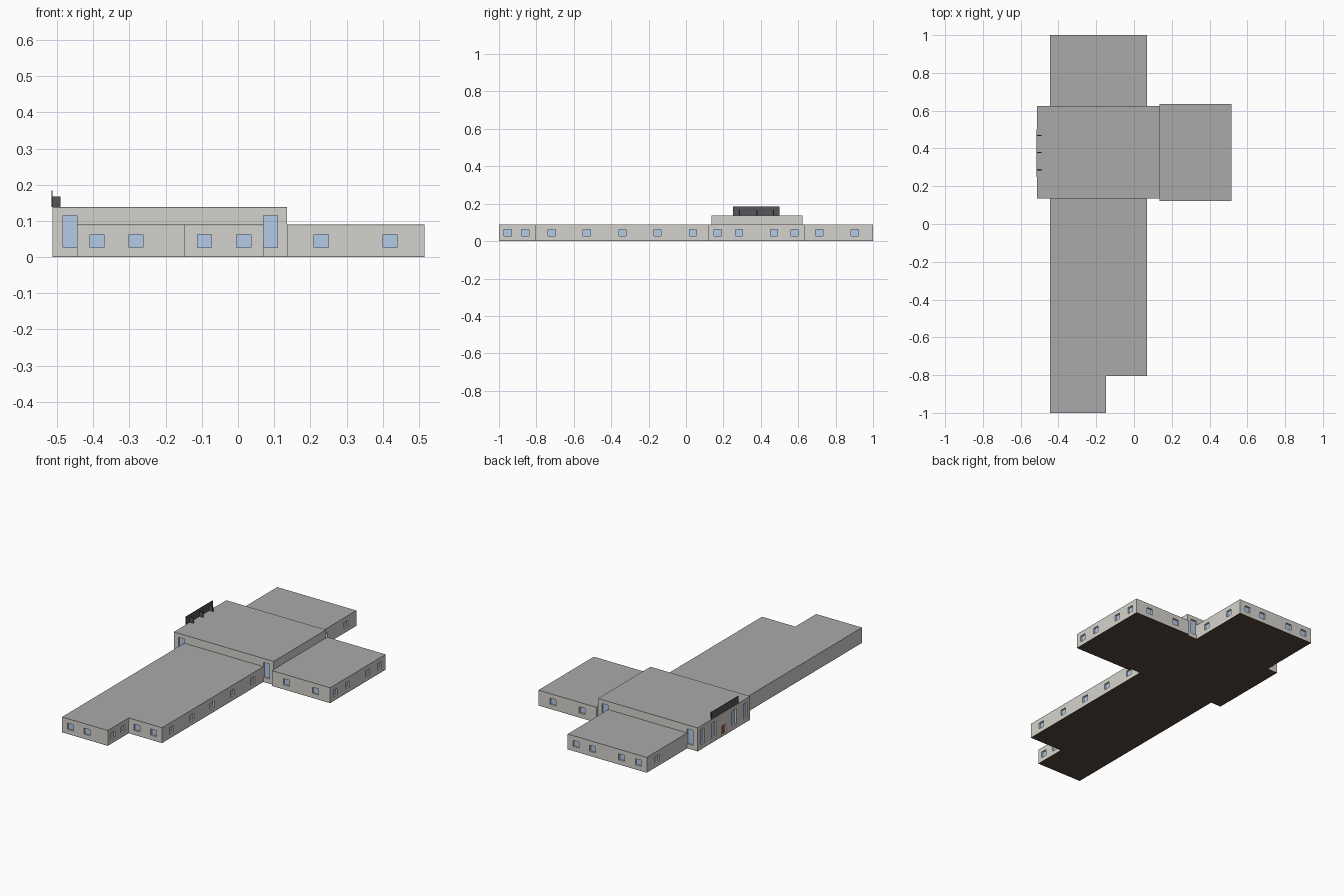
import bpy, bmesh

if "Cube" in bpy.data.objects:
    bpy.data.objects.remove(bpy.data.objects["Cube"])


def mat(name, rgb):
    m = bpy.data.materials.new(name)
    m.diffuse_color = (*rgb, 1)
    m.use_nodes = True
    m.node_tree.nodes["Principled BSDF"].inputs["Base Color"].default_value = m.diffuse_color
    return m


WALL = mat("wall", (0.66, 0.65, 0.61))
ROOF = mat("roof", (0.4, 0.4, 0.4))
FLOOR = mat("floor", (0.09, 0.065, 0.042))
GLASS = mat("glass", (0.45, 0.6, 0.8))
DARK = mat("dark_metal", (0.09, 0.09, 0.1))
RED = mat("red_door", (0.45, 0.06, 0.06))
DEPTH = 0.012   # reveal depth of the openings
SLAB = 0.002    # roof and floor skin


def prism(name, outline, z0, z1, material=None):
    """Extrude a flat outline between two heights."""
    bm = bmesh.new()
    face = bm.faces.new([bm.verts.new((x, y, z0)) for x, y in outline])
    top = bmesh.ops.extrude_face_region(bm, geom=[face])["geom"]
    bmesh.ops.translate(bm, vec=(0, 0, z1 - z0),
                        verts=[v for v in top if isinstance(v, bmesh.types.BMVert)])
    bmesh.ops.recalc_face_normals(bm, faces=bm.faces)
    mesh = bpy.data.meshes.new(name)
    bm.to_mesh(mesh)
    bm.free()
    ob = bpy.data.objects.new(name, mesh)
    bpy.context.collection.objects.link(ob)
    if material:
        mesh.materials.append(material)
    return ob


def rect(x0, x1, y0, y1):
    return [(x0, y0), (x1, y0), (x1, y1), (x0, y1)]


def wall_box(name, axis, plane, a, b, centre, width, z0, z1, material=None):
    """Box spanning offsets a..b from a wall plane that faces along axis."""
    lo, hi = sorted((plane + a, plane + b))
    c0, c1 = centre - width / 2, centre + width / 2
    outline = rect(lo, hi, c0, c1) if axis == "x" else rect(c0, c1, lo, hi)
    return prism(name, outline, z0, z1, material)


def block(name, outline, height, openings):
    """Walls with recessed openings, a roof skin and a floor skin.
    Each opening row: axis, outward sign, plane, centres, z0, z1, material."""
    walls = prism(name + "_walls", outline, SLAB, height - SLAB, WALL)
    prism(name + "_roof", outline, height - SLAB, height, ROOF)
    prism(name + "_floor", outline, 0, SLAB, FLOOR)
    bpy.context.view_layer.objects.active = walls
    for axis, s, plane, centres, z0, z1, material in openings:
        for c in centres:
            cutter = wall_box("cutter", axis, plane, s * 0.01, -s * DEPTH, c, 0.039, z0, z1)
            cutter.hide_render = True
            mod = walls.modifiers.new("opening", "BOOLEAN")
            mod.operation = "DIFFERENCE"
            mod.solver = "EXACT"
            mod.object = cutter
            bpy.ops.object.modifier_apply(modifier=mod.name)
            bpy.data.objects.remove(cutter)
            kind = "_door" if material == RED else "_window"
            wall_box(name + kind, axis, plane, -s * (DEPTH - 0.002), -s * (DEPTH + 0.002),
                     c, 0.039, z0, z1, material)


LOW, TALL = 0.09, 0.138
SMALL = (0.027, 0.063, GLASS)
LARGE = (0.027, 0.115, GLASS)
XL, XM, XR = -0.445, -0.147, 0.07    # wing edges and notch

# Long front wing with the notched corner
block("front_wing",
      [(XL, -1), (XM, -1), (XM, -0.806), (XR, -0.806), (XR, 0.136), (XL, 0.136)], LOW, [
          ("y", -1, -1, (-0.39, -0.282), *SMALL),
          ("y", -1, -0.806, (-0.093, 0.016), *SMALL),
          ("x", 1, XM, (-0.953, -0.859), *SMALL),
          ("x", 1, XR, (-0.717, -0.53, -0.34, -0.152, 0.037), *SMALL)])

# Short back wing
block("back_wing", rect(XL, XR, 0.624, 1), LOW, [
    ("y", 1, 1, (-0.39, -0.282, -0.093, 0.016), *SMALL),
    ("x", 1, XR, (0.712, 0.903), *SMALL),
    ("x", -1, XL, (0.903,), *SMALL)])

# Side wing
block("side_wing", rect(0.136, 0.515, 0.121, 0.636), LOW, [
    ("y", -1, 0.121, (0.23, 0.42), *SMALL),
    ("y", 1, 0.636, (0.23, 0.42), *SMALL),
    ("x", 1, 0.515, (0.17, 0.283, 0.47, 0.58), *SMALL)])

# Tall central hall with the entrance on its left side
block("main_hall", rect(-0.513, 0.136, 0.136, 0.624), TALL, [
    ("y", -1, 0.136, (-0.464, 0.09), *LARGE),
    ("y", 1, 0.624, (-0.464, 0.09), *LARGE),
    ("x", -1, -0.513, (0.58, 0.475, 0.285, 0.18), *LARGE),
    ("x", -1, -0.513, (0.38,), 0.004, 0.063, RED)])

# Blank sign panel above the entrance, with three brackets behind it
prism("sign_panel", rect(-0.516, -0.513, 0.25, 0.5), TALL, 0.184, DARK)
for y in (0.287, 0.378, 0.468):
    prism("sign_bracket", rect(-0.513, -0.49, y - 0.003, y + 0.003), TALL, 0.167, DARK)
